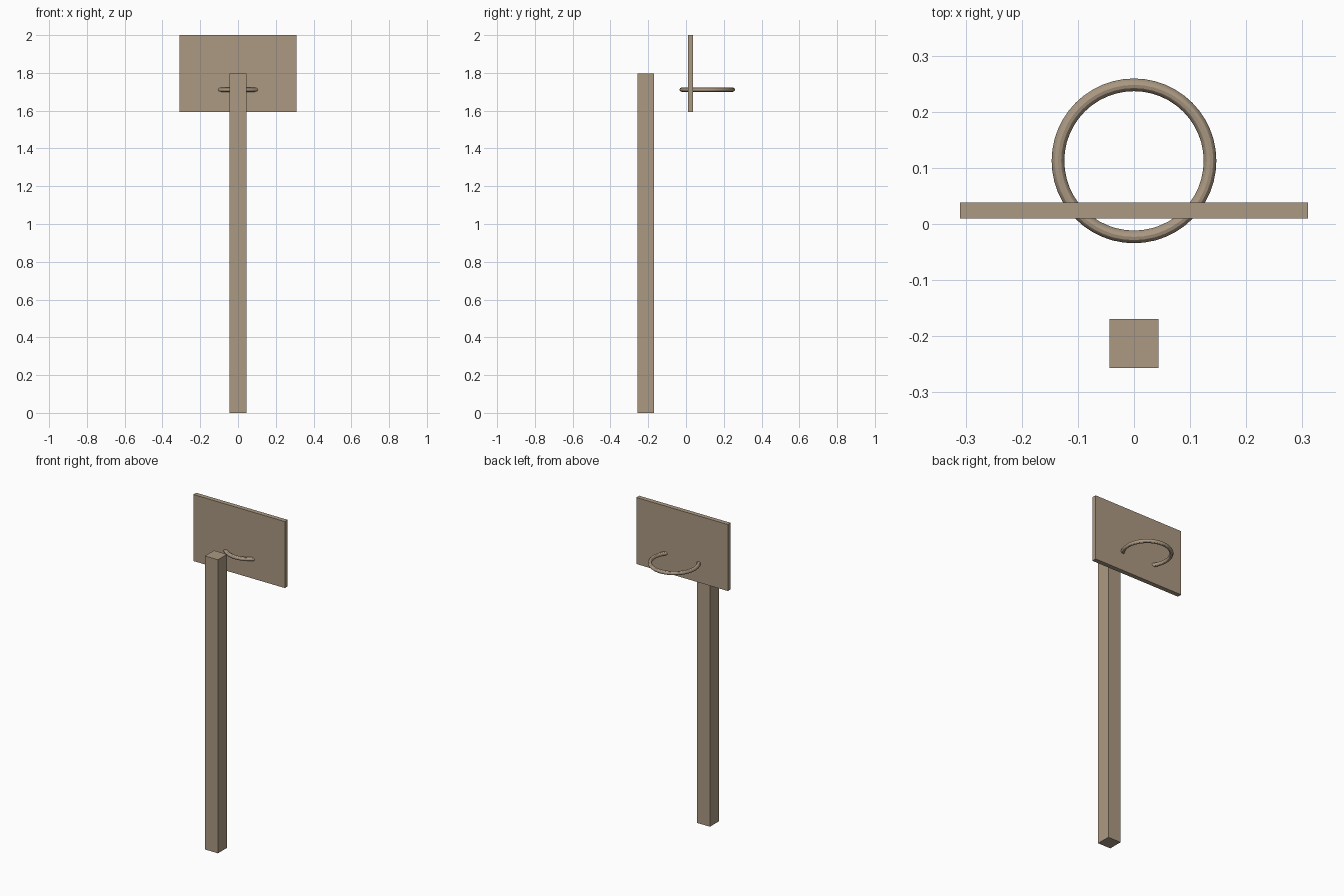
import bpy

if "Cube" in bpy.data.objects:
    bpy.data.objects.remove(bpy.data.objects["Cube"])

tan = bpy.data.materials.new("tan")
tan.diffuse_color = (0.41, 0.32, 0.225, 1)
tan.use_nodes = True
tan.node_tree.nodes["Principled BSDF"].inputs["Base Color"].default_value = tan.diffuse_color


def box(name, lo, hi):
    """Axis-aligned box between two corners."""
    bpy.ops.mesh.primitive_cube_add(size=1, location=[(a + b) / 2 for a, b in zip(lo, hi)])
    ob = bpy.context.object
    ob.name = name
    ob.scale = [b - a for a, b in zip(lo, hi)]
    bpy.ops.object.transform_apply(location=False, rotation=False, scale=True)
    ob.data.materials.append(tan)


# Square post, standing behind the board
box("post", (-0.044, -0.257, 0), (0.044, -0.169, 1.797))

# Backboard
box("backboard", (-0.31, 0.01, 1.593), (0.31, 0.038, 2.0))

# Hoop, passing through the board
bpy.ops.mesh.primitive_torus_add(location=(0, 0.1125, 1.711), major_radius=0.1355,
                                 minor_radius=0.0113, major_segments=48, minor_segments=12)
hoop = bpy.context.object
hoop.name = "hoop"
hoop.data.materials.append(tan)
bpy.ops.object.shade_smooth_by_angle()
